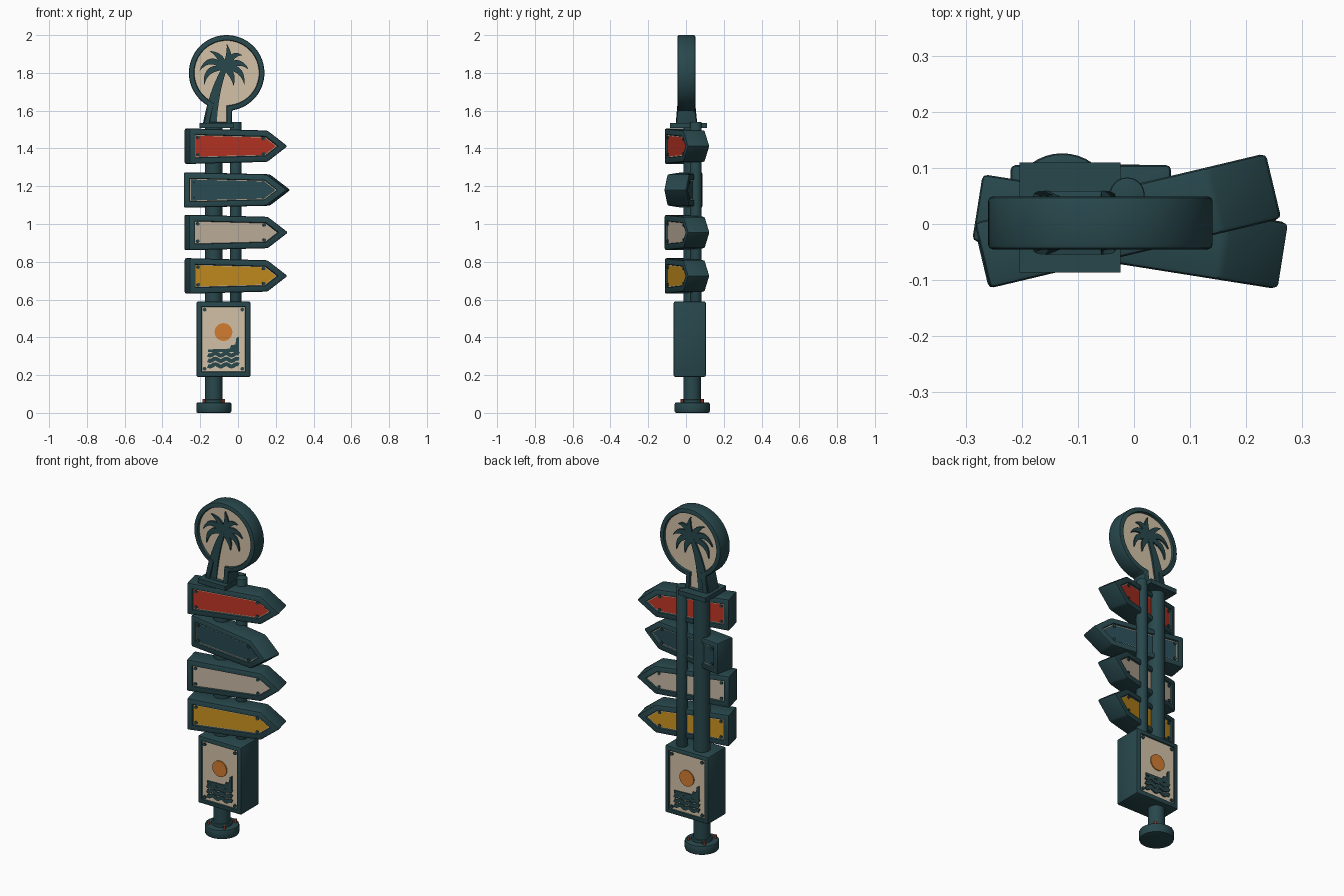
import bpy, bmesh, math
from mathutils import Matrix, Vector

if "Cube" in bpy.data.objects:
    bpy.data.objects.remove(bpy.data.objects["Cube"])


def material(name, rgb):
    m = bpy.data.materials.new(name)
    m.diffuse_color = (*rgb, 1)
    m.use_nodes = True
    m.node_tree.nodes["Principled BSDF"].inputs["Base Color"].default_value = (*rgb, 1)
    return m


teal = material("dark teal", (0.021, 0.064, 0.073))
slate = material("slate blue", (0.022, 0.068, 0.085))
cream = material("cream", (0.65, 0.53, 0.39))
stone = material("pale stone", (0.55, 0.46, 0.35))
red = material("red", (0.5, 0.035, 0.018))
yellow = material("mustard", (0.58, 0.28, 0.014))
orange = material("orange", (0.64, 0.2, 0.03))
copper = material("copper", (0.36, 0.07, 0.04))

parts = []
T = Matrix.Translation
TO_Y = Matrix.Rotation(math.pi / 2, 4, 'X')


def finish(name, bm, mats, matrix=Matrix()):
    me = bpy.data.meshes.new(name)
    bm.to_mesh(me)
    bm.free()
    me.transform(matrix)
    for m in mats:
        me.materials.append(m)
    ob = bpy.data.objects.new(name, me)
    bpy.context.collection.objects.link(ob)
    parts.append(ob)
    return ob


def extrude(bm, outline, y0, y1):
    """Extrude an x-z outline along y."""
    face = bm.faces.new([bm.verts.new((x, y0, z)) for x, z in outline])
    res = bmesh.ops.extrude_face_region(bm, geom=[face])
    new = [v for v in res["geom"] if isinstance(v, bmesh.types.BMVert)]
    bmesh.ops.translate(bm, verts=new, vec=(0, y1 - y0, 0))
    bmesh.ops.recalc_face_normals(bm, faces=bm.faces)


def prism(name, outlines, y0, y1, mat, matrix=Matrix()):
    bm = bmesh.new()
    for o in outlines:
        extrude(bm, o, y0, y1)
    return finish(name, bm, [mat], matrix)


def framed(name, outline, y0, y1, rim, depth, panel, trim=None, bevel=0.009, matrix=Matrix()):
    """Bevelled slab with a recessed coloured panel on front and back."""
    bm = bmesh.new()
    extrude(bm, outline, y0, y1)
    sharp = [e for e in bm.edges if e.calc_face_angle(0) > 0.5]
    bmesh.ops.bevel(bm, geom=sharp, offset=bevel, segments=2, profile=0.5, affect='EDGES')
    caps = [f for f in bm.faces if abs(f.normal.y) > 0.99]
    caps = sorted(caps, key=lambda f: f.calc_area())[-2:]
    inset = lambda t, d: bmesh.ops.inset_region(
        bm, faces=caps, thickness=t, depth=d, use_even_offset=True)["faces"]
    inset(rim - bevel, 0)
    inset(0.003, -depth)
    if trim:
        for f in inset(0.004, 0):
            f.material_index = 2
    for f in caps:
        f.material_index = 1
    return finish(name, bm, [teal, panel, trim or panel], matrix)


def cylinders(name, r, depth, mat, places, sides=12, bevel=0):
    bm = bmesh.new()
    for p in places:
        bmesh.ops.create_cone(bm, cap_ends=True, segments=sides, radius1=r, radius2=r,
                              depth=depth, matrix=p)
    if bevel:
        rims = [e for e in bm.edges if e.calc_face_angle(0) > 1]
        bmesh.ops.bevel(bm, geom=rims, offset=bevel, segments=2, profile=0.5, affect='EDGES')
    return finish(name, bm, [mat])


def ribbon(path, widths):
    """Closed outline of a strip of varying half width along a path."""
    left, right = [], []
    for i, p in enumerate(path):
        d = (path[min(i + 1, len(path) - 1)] - path[max(i - 1, 0)]).normalized()
        n = Vector((-d.y, d.x)) * widths[i]
        left.append(p + n)
        right.append(p - n)
    return left + right[::-1]


def curve(a, b, c, n=10):
    a, b, c = Vector(a), Vector(b), Vector(c)
    return [a * (1 - t) ** 2 + b * 2 * t * (1 - t) + c * t * t
            for t in (i / n for i in range(n + 1))]


# Poles, foot and top plate
MAIN, SIDE = (-0.128, 0.033), (-0.012, 0.052)
cylinders("main_pole", 0.046, 1.49, teal, [T((*MAIN, 0.765))], 32)
cylinders("side_pole", 0.031, 0.97, teal, [T((*SIDE, 1.055))], 24, 0.004)
cylinders("foot_flange", 0.093, 0.055, teal, [T((*MAIN, 0.0275))], 40, 0.008)
cylinders("foot_collar", 0.056, 0.02, teal, [T((*MAIN, 0.06))], 32, 0.004)
cylinders("foot_bolts", 0.009, 0.022, copper,
          [T((MAIN[0] + 0.074 * math.cos(a), MAIN[1] + 0.074 * math.sin(a), 0.062))
           for a in (math.pi / 4 + k * math.pi / 2 for k in range(4))], 6)
prism("top_plate", [[(-0.204, 1.508), (-0.024, 1.508), (-0.024, 1.535), (-0.204, 1.535)]],
      -0.086, 0.11, teal)

# Arrow signs: name, panel colour, trim, centre, yaw in degrees, length
SIGNS = [
    ("red_sign", red, cream, (-0.01, 0.006, 1.412), 13.4, 0.535),
    ("slate_sign", slate, cream, (-0.005, -0.014, 1.18), -9, 0.555),
    ("pale_sign", stone, stone, (-0.01, 0.006, 0.955), 13.4, 0.54),
    ("mustard_sign", yellow, cream, (-0.01, 0.006, 0.725), 13.4, 0.535),
]
for name, panel, trim, centre, yaw, length in SIGNS:
    h, s = length / 2, length / 2 - 0.11
    m = T(centre) @ Matrix.Rotation(math.radians(yaw), 4, 'Z')
    shape = [(-h, -0.094), (s, -0.083), (h, 0), (s, 0.083), (-h, 0.094)]
    framed(name, shape, -0.06, 0.06, 0.031, 0.009, panel, trim, matrix=m)
    cylinders(name + "_bolts", 0.009, 0.008, teal,
              [m @ T((x, y, z * k)) @ TO_Y for y in (-0.053, 0.053) for k in (-1, 1)
               for x, z in ((-h + 0.049, 0.046), (s - 0.02, 0.04))])

# Notice box with a sun and waves on both sides
BX, BY = -0.077, 0.02
box = [(-0.143, 0.19), (0.143, 0.19), (0.143, 0.59), (-0.143, 0.59)]
framed("notice_box", box, -0.085, 0.085, 0.026, 0.006, cream, matrix=T((BX, BY, 0)))
waves = []
for z in (0.252, 0.281, 0.31):
    path = [Vector((x, z + 0.006 * math.sin(x * 110)))
            for x in (-0.082 + i * 0.164 / 30 for i in range(31))]
    waves.append(ribbon(path, [0.0105] * 31))
skyline = [(-0.082, 0.322), (0.082, 0.322), (0.082, 0.405), (0.068, 0.395),
           (0.063, 0.362), (0.04, 0.358), (0.034, 0.34), (-0.082, 0.336)]
for side, turn in (("front", 0), ("back", math.pi)):
    m = T((BX, BY, 0)) @ Matrix.Rotation(turn, 4, 'Z')
    cylinders(side + "_sun", 0.047, 0.008, orange, [m @ T((0, -0.081, 0.428)) @ TO_Y], 40)
    prism(side + "_waves", waves + [skyline], -0.086, -0.077, teal, m)
    cylinders(side + "_box_bolts", 0.01, 0.009, teal,
              [m @ T((x, -0.081, z)) @ TO_Y for x in (-0.1, 0.1) for z in (0.233, 0.547)])

# Round emblem whose rim runs down into a neck
CX, CZ, R = -0.06, 1.8, 0.2
a0, a1 = math.radians(-82), math.radians(240)
emblem = [(CX + R * math.cos(a), CZ + R * math.sin(a))
          for a in (a0 + (a1 - a0) * i / 60 for i in range(61))]
emblem += [(-0.185, 1.512), (-0.032, 1.512)]
disc = framed("palm_emblem", emblem, -0.045, 0.049, 0.026, 0.013, cream, bevel=0.008)
for v in disc.data.vertices:
    if v.co.z < 1.56:
        v.co.y *= 1.2

# Palm, cut through to both sides
crown = Vector((-0.071, 1.823))
trunk_path = curve((-0.15, 1.52), (-0.13, 1.7), crown)
trunk = ribbon(trunk_path, [0.037 - 0.0024 * i for i in range(11)])
prism("palm_trunk", [trunk], -0.042, 0.046, teal)
FRONDS = [  # bend point, tip
    ((-0.1, 0.015), (-0.108, -0.085)), ((-0.075, 0.08), (-0.132, -0.01)),
    ((-0.012, 0.07), (-0.078, 0.092)), ((0.035, 0.06), (0.012, 0.128)),
    ((0.04, 0.09), (0.092, 0.07)), ((0.075, 0.06), (0.125, -0.003)),
    ((0.09, 0.02), (0.105, -0.083)), ((0.045, -0.015), (0.048, -0.09)),
]
width = [0.006 + 0.012 * math.sin(math.pi * (i / 10) ** 0.8) - 0.0005 * i for i in range(11)]
leaves = [ribbon(curve(crown, crown + Vector(b), crown + Vector(t)), width) for b, t in FRONDS]
prism("palm_fronds", leaves, -0.041, 0.045, teal)

# Smooth the round parts, keep edges sharp
bpy.ops.object.select_all(action='DESELECT')
for ob in parts:
    ob.select_set(True)
bpy.context.view_layer.objects.active = parts[0]
bpy.ops.object.shade_smooth_by_angle(angle=math.radians(30))
